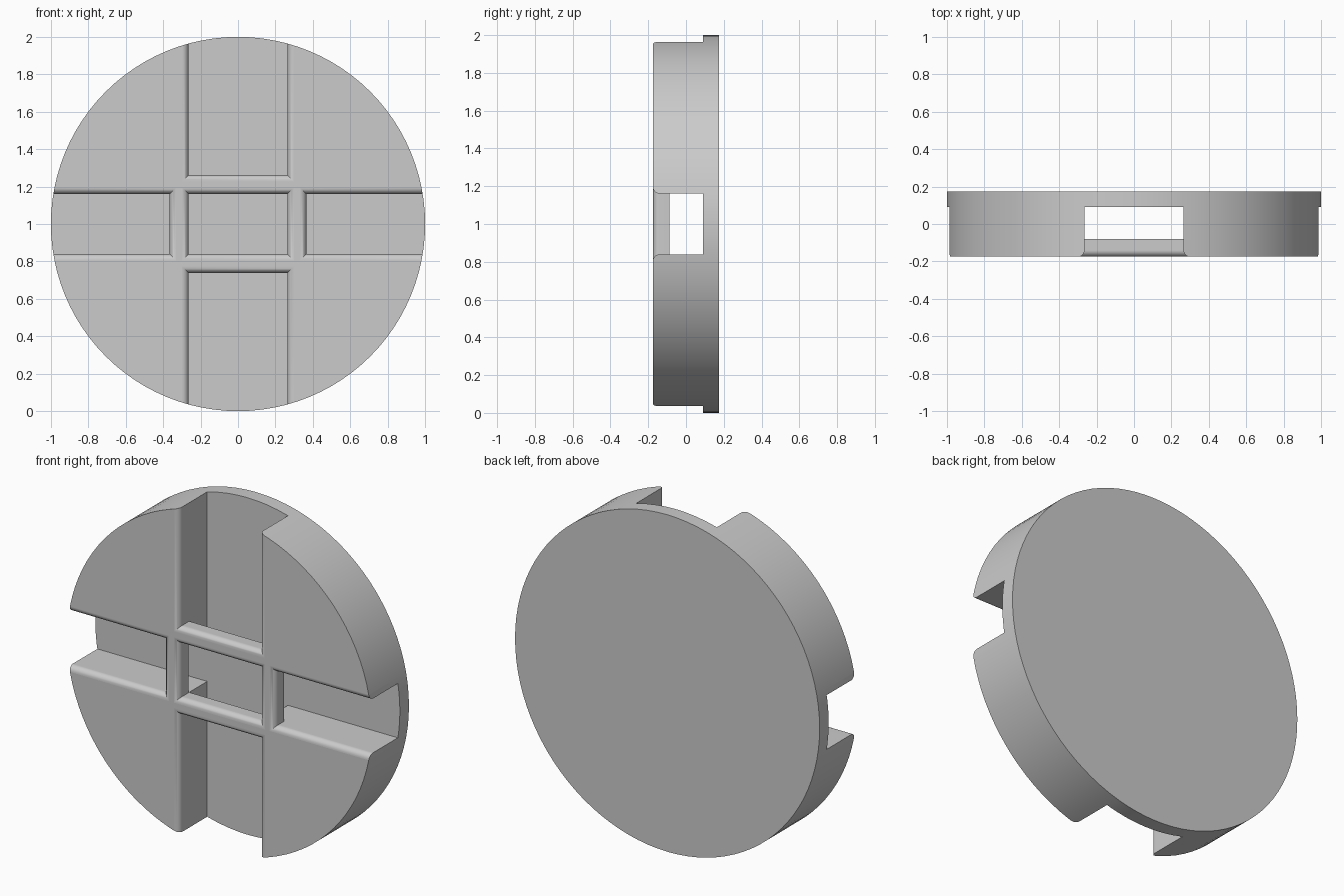
import bpy, bmesh, math
from mathutils import Matrix

old = bpy.data.objects.get("Cube")
if old:
    bpy.data.objects.remove(old, do_unlink=True)

FRONT, BACK, FLOOR = -0.175, 0.175, 0.09
HALF_X, HALF_Z = 0.265, 0.161      # half widths of the two channels
BAR, FILLET, REACH = 0.1, 0.034, 1.2

grey = bpy.data.materials.new("plain grey")
grey.use_nodes = True
grey.diffuse_color = (0.6, 0.6, 0.6, 1)
grey.node_tree.nodes["Principled BSDF"].inputs["Base Color"].default_value = (0.6, 0.6, 0.6, 1)


def make_object(name, bm):
    bmesh.ops.recalc_face_normals(bm, faces=bm.faces)
    mesh = bpy.data.meshes.new(name)
    bm.to_mesh(mesh)
    bm.free()
    mesh.materials.append(grey)
    obj = bpy.data.objects.new(name, mesh)
    bpy.context.collection.objects.link(obj)
    return obj


def pocket(name, x0, x1, z0, z1, sections):
    """Stack of rectangles; each section is (y, outward offset)."""
    bm = bmesh.new()
    rings = []
    for y, o in sections:
        corners = ((x0 - o, z0 - o), (x1 + o, z0 - o), (x1 + o, z1 + o), (x0 - o, z1 + o))
        rings.append([bm.verts.new((x, y, z + 1)) for x, z in corners])
    for a, b in zip(rings, rings[1:]):
        for i in range(4):
            j = (i + 1) % 4
            bm.faces.new((a[i], a[j], b[j], b[i]))
    bm.faces.new(rings[0])
    bm.faces.new(rings[-1])
    return make_object(name, bm)


# Round body
bm = bmesh.new()
turn = Matrix.Translation((0, 0, 1)) @ Matrix.Rotation(math.pi / 2, 4, 'X')
bmesh.ops.create_cone(bm, cap_ends=True, segments=96, radius1=1, radius2=1,
                      depth=BACK - FRONT, matrix=turn)
body = make_object("slotted_disc", bm)

# Tunnels that pass behind the bars
straight = lambda y: [(y, 0), (FLOOR, 0)]
cutters = [
    pocket("vertical_tunnel", -HALF_X, HALF_X, -REACH, REACH, straight(-0.08)),
    pocket("horizontal_tunnel", -REACH, REACH, -HALF_Z, HALF_Z, straight(-0.088)),
]

# Front openings with rounded lips: a centre window and four arms
STEPS = 8
lip = [(FRONT - 0.05, FILLET)]
for i in range(STEPS + 1):
    t = math.pi / 2 * i / STEPS
    lip.append((FRONT + FILLET * (1 - math.cos(t)), FILLET * (1 - math.sin(t))))
lip.append((0, 0))
near_x, near_z = HALF_X + BAR, HALF_Z + BAR
openings = {
    "window": (-HALF_X, HALF_X, -HALF_Z, HALF_Z),
    "upper_arm": (-HALF_X, HALF_X, near_z, REACH),
    "lower_arm": (-HALF_X, HALF_X, -REACH, -near_z),
    "left_arm": (near_x, REACH, -HALF_Z, HALF_Z),
    "right_arm": (-REACH, -near_x, -HALF_Z, HALF_Z),
}
cutters += [pocket(name, *box, lip) for name, box in openings.items()]

# Cut everything out of the body
bpy.context.view_layer.objects.active = body
for cutter in cutters:
    mod = body.modifiers.new("cut", 'BOOLEAN')
    mod.operation, mod.solver, mod.object = 'DIFFERENCE', 'EXACT', cutter
    bpy.ops.object.modifier_apply(modifier=mod.name)
    bpy.data.objects.remove(cutter, do_unlink=True)

# Smooth rim and lips, crisp edges elsewhere
for obj in bpy.context.selected_objects:
    obj.select_set(False)
body.select_set(True)
bpy.ops.object.shade_smooth_by_angle(angle=math.radians(30))
normals = body.modifiers.new("flat_faces", 'WEIGHTED_NORMAL')
normals.keep_sharp = True
